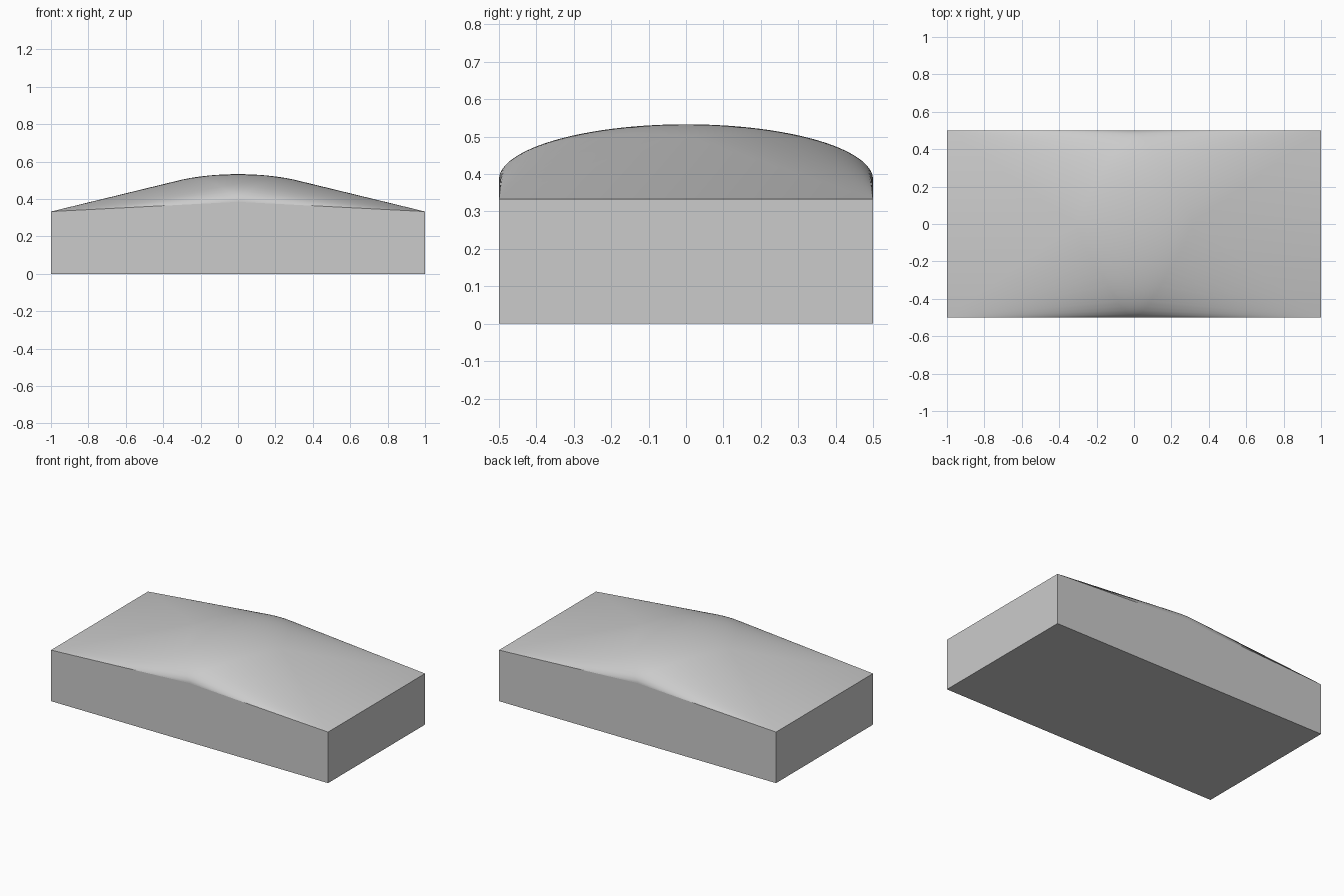
import bpy
import bmesh
from math import sin, cos, pi

cube = bpy.data.objects.get("Cube")
if cube:
    bpy.data.objects.remove(cube, do_unlink=True)

HALF_X, HALF_Y, WALL = 1.0, 0.5, 0.333     # slab
RADIUS, BASE, RISE = 0.5, 0.385, 0.148     # flattened dome
RINGS, SEGMENTS = 40, 128

# Single grey material
grey = bpy.data.materials.new("light_grey")
grey.use_nodes = True
colour = (0.6, 0.6, 0.6, 1)
grey.diffuse_color = colour
grey.node_tree.nodes["Principled BSDF"].inputs["Base Color"].default_value = colour

bm = bmesh.new()

# Slab corners
for x in (-HALF_X, HALF_X):
    for y in (-HALF_Y, HALF_Y):
        for z in (0, WALL):
            bm.verts.new((x, y, z))

# Flattened dome points, touching the long walls at their middle
for i in range(RINGS):
    lift = pi / 2 * i / RINGS
    for j in range(SEGMENTS):
        turn = 2 * pi * j / SEGMENTS
        bm.verts.new((RADIUS * cos(lift) * cos(turn),
                      RADIUS * cos(lift) * sin(turn),
                      BASE + RISE * sin(lift)))
bm.verts.new((0, 0, BASE + RISE))

# Stretch one skin over slab and dome
bmesh.ops.convex_hull(bm, input=bm.verts[:])
loose = [v for v in bm.verts if not v.link_faces]
bmesh.ops.delete(bm, geom=loose, context='VERTS')
bmesh.ops.recalc_face_normals(bm, faces=bm.faces[:])

# Flat walls and underside, smooth top
for face in bm.faces:
    face.smooth = face.normal.z > 0.02

mesh = bpy.data.meshes.new("domed_slab")
bm.to_mesh(mesh)
bm.free()
mesh.materials.append(grey)
slab = bpy.data.objects.new("domed_slab", mesh)
bpy.context.collection.objects.link(slab)
